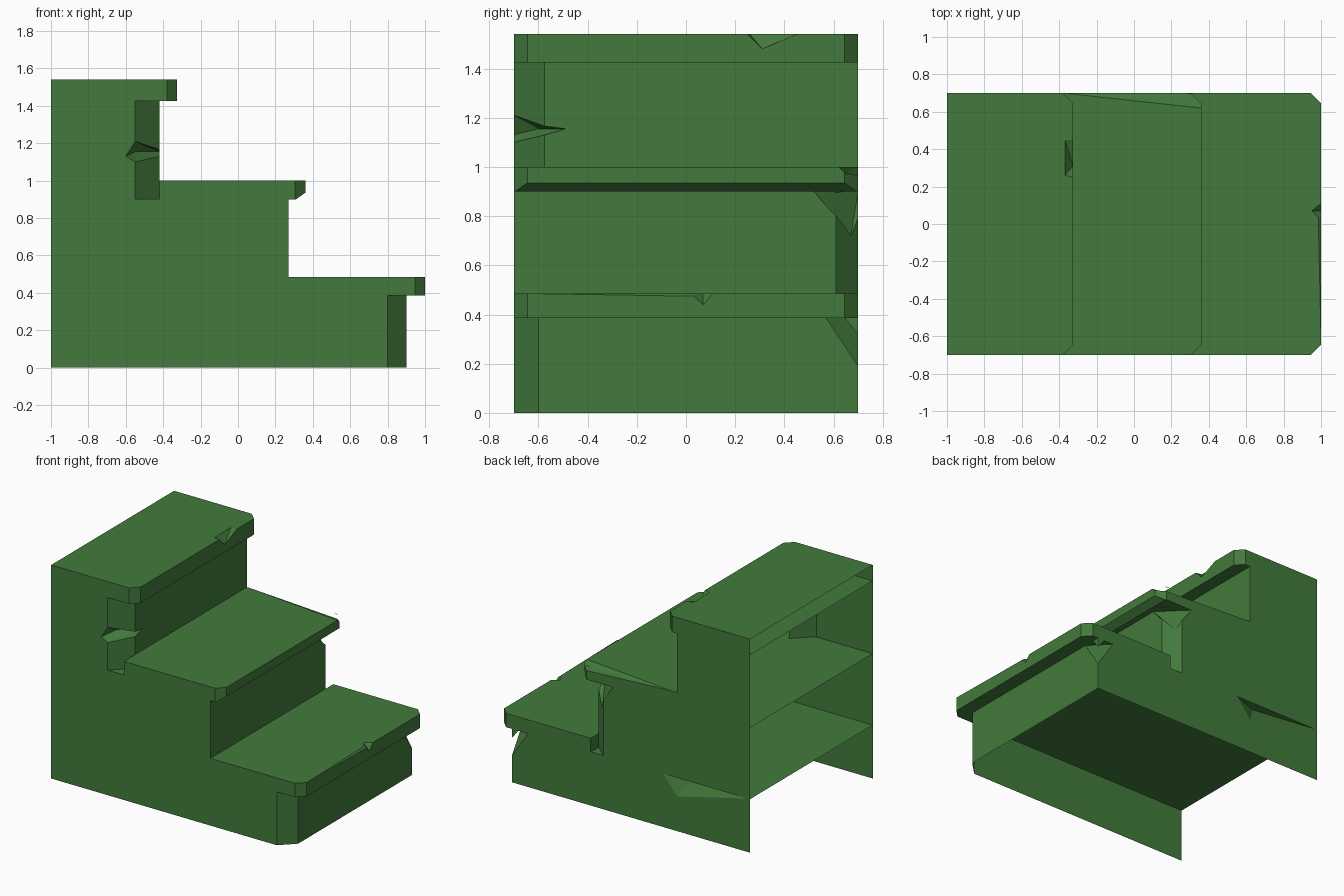
import bpy
import bmesh
from mathutils import Vector

cube = bpy.data.objects.get("Cube")
if cube:
    bpy.data.objects.remove(cube, do_unlink=True)

green = bpy.data.materials.new("green_paint")
green.use_nodes = True
COLOUR = (0.055, 0.195, 0.045, 1)
green.diffuse_color = COLOUR
green.node_tree.nodes["Principled BSDF"].inputs["Base Color"].default_value = COLOUR

W = 0.7      # half width
BACK = -1.0  # open back


def add_object(name, bm):
    bmesh.ops.recalc_face_normals(bm, faces=bm.faces)
    mesh = bpy.data.meshes.new(name)
    bm.to_mesh(mesh)
    bm.free()
    mesh.materials.append(green)
    ob = bpy.data.objects.new(name, mesh)
    bpy.context.scene.collection.objects.link(ob)
    return ob


def prism(name, plan, z0, z1):
    bm = bmesh.new()
    base = bm.faces.new([bm.verts.new((x, y, z0)) for x, y in plan])
    top = bmesh.ops.extrude_face_region(bm, geom=[base])["geom"]
    bmesh.ops.translate(bm, vec=(0, 0, z1 - z0),
                        verts=[v for v in top if isinstance(v, bmesh.types.BMVert)])
    return add_object(name, bm)


def hull(points):
    bm = bmesh.new()
    for p in points:
        bm.verts.new(p)
    out = bmesh.ops.convex_hull(bm, input=bm.verts)
    junk = set(out["geom_interior"]) | set(out["geom_unused"])
    bmesh.ops.delete(bm, geom=[g for g in junk if isinstance(g, bmesh.types.BMVert)],
                     context="VERTS")
    ob = add_object("chip_cutter", bm)
    ob.hide_render = True
    return ob


def cut(ob, chips):
    """Carve convex chips out of a solid."""
    for points in chips:
        cutter = hull(points)
        mod = ob.modifiers.new("chip", "BOOLEAN")
        mod.operation = "DIFFERENCE"
        mod.solver = "EXACT"
        mod.object = cutter
        graph = bpy.context.evaluated_depsgraph_get()
        mesh = bpy.data.meshes.new_from_object(ob.evaluated_get(graph))
        ob.modifiers.clear()
        ob.data = mesh
        bpy.data.objects.remove(cutter, do_unlink=True)


def open_faces(ob, drop, split=None):
    """Remove the faces that leave the shell open."""
    bm = bmesh.new()
    bm.from_mesh(ob.data)
    if split is not None:
        bmesh.ops.bisect_plane(bm, geom=bm.verts[:] + bm.edges[:] + bm.faces[:],
                               plane_co=(split, 0, 0), plane_no=(1, 0, 0))
    bm.normal_update()
    gone = [f for f in bm.faces if drop(f.calc_center_median())]
    bmesh.ops.delete(bm, geom=gone, context="FACES")
    bm.to_mesh(ob.data)
    bm.free()


def tread(name, front, z0, z1, riser, chips):
    c = 0.055
    plan = [(BACK, -W), (front - c, -W), (front, c - W),
            (front, W - c), (front - c, W), (BACK, W)]
    ob = prism(name, plan, z0, z1)
    cut(ob, chips)
    open_faces(ob, lambda p: p.x < BACK + 0.001 or (p.z > z1 - 0.001 and p.x < riser), riser)


def body(name, plan, z0, z1, chips):
    ob = prism(name, plan, z0, z1)
    cut(ob, chips)
    open_faces(ob, lambda p: p.x < BACK + 0.001 or p.z < z0 + 0.001 or p.z > z1 - 0.001)


def corner_slot(x0, x1, y, side, z0, z1):
    """Wedge where a chamfered riser corner runs down into the tread below."""
    plan = [(x0, side * W), (x1, y), (x1, side * 0.75), (x0, side * 0.75)]
    return [(px, py, z) for px, py in plan for z in (z0 + 0.002, z1 + 0.05)]


# Lower step
body("lower_body", [(BACK, -W), (0.8, -W), (0.9, -0.6), (0.9, W), (BACK, W)], 0, 0.385, [
    # chipped front corner
    [(0.9, 0.57, 0.385), (0.9, 0.64, 0.31), (0.9, W, 0.19), (0.77, W, 0.385),
     (0.95, 0.75, 0.19), (0.95, 0.57, 0.42), (0.77, 0.75, 0.42)],
    # crack along the side
    [(-0.31, W, 0.385), (-0.42, W, 0.25), (-0.6, W, 0.35), (-0.98, W, 0.385),
     (-0.5, 0.63, 0.385), (-0.42, 0.75, 0.25), (-0.31, 0.75, 0.4),
     (-0.98, 0.75, 0.4), (-0.5, 0.63, 0.4)],
])
tread("lower_tread", 1.0, 0.385, 0.485, 0.27, [
    corner_slot(0.17, 0.27, 0.61, 1, 0.385, 0.485),
    # nick in the front edge
    [(1.0, 0.02, 0.485), (1.0, 0.07, 0.44), (1.0, 0.11, 0.485), (0.95, 0.07, 0.485),
     (1.05, 0.02, 0.5), (1.05, 0.07, 0.44), (1.05, 0.11, 0.5), (0.95, 0.07, 0.5)],
    # worn sliver
    [(1.0, -0.62, 0.485), (0.985, 0.03, 0.485), (1.0, 0.05, 0.474),
     (1.02, -0.62, 0.5), (1.02, 0.05, 0.474), (0.985, 0.03, 0.5)],
])

# Middle step
body("middle_body", [(BACK, -W), (0.27, -W), (0.27, 0.61), (0.17, W), (BACK, W)], 0.485, 0.9, [
    # flared chip below the tread
    [(0.09, W, 0.9), (0.27, 0.52, 0.9), (0.27, 0.59, 0.82), (0.2, 0.67, 0.72),
     (0.3, 0.52, 0.95), (0.3, 0.75, 0.72), (0.09, 0.75, 0.95)],
])
tread("middle_tread", 0.36, 0.9, 1.0, -0.42, [
    corner_slot(-0.55, -0.42, -0.575, -1, 0.9, 1.0),
    # undercut nosing
    [(x, y, z) for x, z in ((0.31, 0.9), (0.38, 0.949), (0.38, 0.85), (0.31, 0.85))
     for y in (-0.8, 0.8)],
    # worn side edge
    [(-0.38, W, 1.0), (0.3, 0.675, 1.0), (0.36, 0.62, 1.0), (0.36, 0.65, 0.975),
     (0.3, W, 0.965), (0.4, 0.75, 0.975), (0.4, 0.62, 1.02), (-0.38, 0.75, 1.02)],
])

# Upper step
body("upper_body", [(BACK, -W), (-0.55, -W), (-0.42, -0.575), (-0.42, W), (BACK, W)], 1.0, 1.425, [
    # gash across the chamfered corner
    [(-0.6, -W, 1.13), (-0.55, -W, 1.21), (-0.55, -W, 1.1), (-0.42, -0.49, 1.155),
     (-0.42, -0.575, 1.13), (-0.55, -0.6, 1.155), (-0.6, -0.75, 1.13),
     (-0.55, -0.75, 1.21), (-0.55, -0.75, 1.1), (-0.38, -0.6, 1.16), (-0.38, -0.6, 1.13)],
])
tread("upper_tread", -0.325, 1.425, 1.54, BACK, [
    # nick in the front edge
    [(-0.325, 0.25, 1.54), (-0.325, 0.31, 1.48), (-0.325, 0.36, 1.515), (-0.325, 0.45, 1.54),
     (-0.37, 0.26, 1.54), (-0.37, 0.45, 1.54), (-0.28, 0.25, 1.56),
     (-0.28, 0.31, 1.48), (-0.28, 0.45, 1.56)],
])
